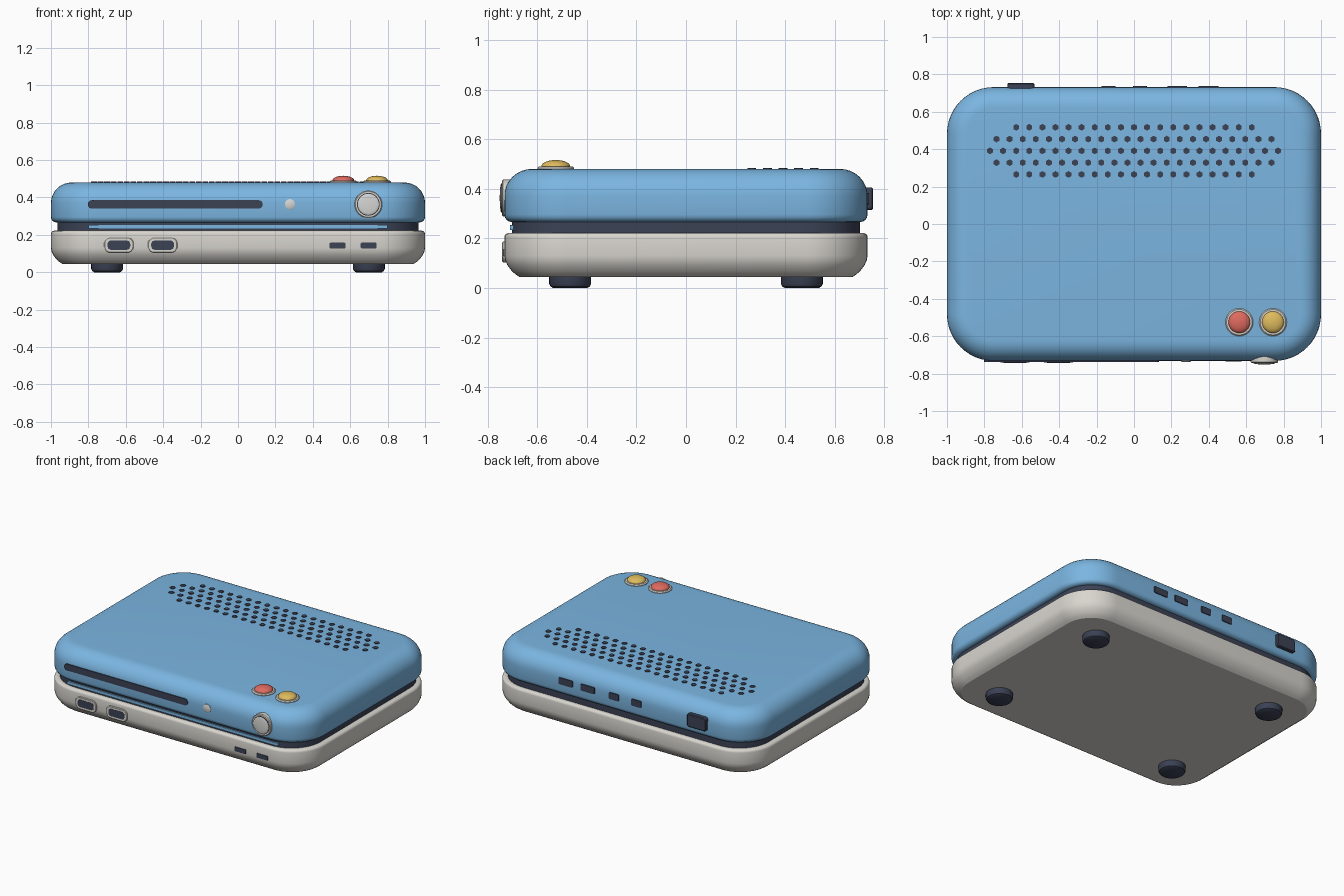
import bpy, bmesh, math
from mathutils import Matrix

if "Cube" in bpy.data.objects:
    bpy.data.objects.remove(bpy.data.objects["Cube"])


def material(name, r, g, b):
    m = bpy.data.materials.new(name)
    m.diffuse_color = [(c / 255) ** 2.2 for c in (r, g, b)] + [1]
    m.use_nodes = True
    m.node_tree.nodes["Principled BSDF"].inputs["Base Color"].default_value = m.diffuse_color
    return m


BLUE = material("sky_blue", 122, 180, 224)
GREY = material("warm_light_grey", 216, 213, 206)
SILVER = material("silver", 212, 212, 210)
DARK = material("dark_slate", 62, 68, 86)
RED = material("coral_red", 222, 106, 96)
YELLOW = material("mustard_yellow", 222, 186, 94)

TOP = Matrix.Identity(4)
FRONT = Matrix.Rotation(math.pi / 2, 4, 'X')    # local z points to -y
BACK = Matrix.Rotation(-math.pi / 2, 4, 'X')    # local z points to +y


def finish(name, bm, mat, angle=32):
    bmesh.ops.recalc_face_normals(bm, faces=bm.faces)
    me = bpy.data.meshes.new(name)
    bm.to_mesh(me)
    bm.free()
    me.materials.append(mat)
    ob = bpy.data.objects.new(name, me)
    bpy.context.collection.objects.link(ob)
    bpy.ops.object.select_all(action='DESELECT')
    ob.select_set(True)
    bpy.context.view_layer.objects.active = ob
    bpy.ops.object.shade_smooth_by_angle(angle=math.radians(angle))
    return ob


def loft(name, mat, w, h, r, profile, at=(0, 0, 0), face=TOP, seg=6):
    """Rounded rectangle w x h swept through (inset, height) steps."""
    bm = bmesh.new()
    rings = []
    for inset, z in profile:
        ring = []
        for k, (sx, sy) in enumerate(((1, 1), (-1, 1), (-1, -1), (1, -1))):
            for i in range(seg + 1):
                a = math.pi / 2 * (k + i / seg)
                ring.append(bm.verts.new((sx * (w / 2 - r) + (r - inset) * math.cos(a),
                                          sy * (h / 2 - r) + (r - inset) * math.sin(a), z)))
        rings.append(ring)
    n = len(rings[0])
    for a, b in zip(rings, rings[1:]):
        for i in range(n):
            j = (i + 1) % n
            bm.faces.new((a[i], a[j], b[j], b[i]))
    bm.faces.new(rings[0][::-1])
    bm.faces.new(rings[-1])
    bmesh.ops.remove_doubles(bm, verts=bm.verts, dist=1e-5)
    bmesh.ops.transform(bm, matrix=Matrix.Translation(at) @ face, verts=bm.verts)
    return finish(name, bm, mat)


def disc(name, mat, radius, profile, at, face=TOP):
    return loft(name, mat, 2 * radius, 2 * radius, radius, profile, at, face, seg=8)


def arc(rad, z, top, n=8):
    """Quarter-round edge steps ending (top) or starting (bottom) at height z."""
    pts = []
    for i in range(n + 1):
        a = math.pi / 2 * i / n
        pts.append((rad * (1 - math.cos(a)), z - rad * (1 - math.sin(a))))
    return pts if top else [(i, 2 * z - y) for i, y in reversed(pts)]


def dome(radius, z, height, n=6):
    return [(radius * (1 - math.cos(a)), z + height * math.sin(a))
            for a in (math.radians(88) * i / n for i in range(n + 1))]


W, D, R = 2.0, 1.464, 0.25
Y = D / 2

# main shells and the recessed band between them
loft("upper_shell", BLUE, W, D, R, arc(0.03, 0.266, False, 4) + arc(0.11, 0.48, True), seg=12)
loft("lower_shell", GREY, W, D, R,
     [(0.06, 0.045), (0.045, 0.055)] + [(0.03, 0.068), (0.012, 0.092), (0.003, 0.112), (0, 0.13)]
     + arc(0.018, 0.222, True, 4), seg=12)
loft("recessed_band", DARK, 1.93, 1.404, 0.22, [(0, 0.2), (0, 0.29)], seg=12)
loft("front_accent_strip", BLUE, 1.6, 0.02, 0.004, [(0, 0), (0, 0.015)], (0, -0.695, 0.243), FRONT, 2)

# feet
for sx in (-1, 1):
    for sy in (-1, 1):
        disc("foot", DARK, 0.085, [(0.016, 0), (0.006, 0.006), (0, 0.018), (0, 0.06)],
             (sx * 0.7, sy * 0.467, 0))

# vent holes on the top, as thin hexagonal plates
bm = bmesh.new()
for row, count in enumerate((19, 22, 23, 22, 19)):
    for i in range(count):
        pos = Matrix.Translation(((i - (count - 1) / 2) * 0.07, 0.391 + (row - 2) * 0.063, 0.4805))
        bmesh.ops.create_cone(bm, cap_ends=True, segments=6, radius1=0.018, radius2=0.018,
                              depth=0.007, matrix=pos)
finish("top_vents", bm, DARK)

# push buttons on the top
for name, mat, x in (("red_button", RED, 0.563), ("yellow_button", YELLOW, 0.743)):
    disc(name + "_ring", GREY, 0.074, [(0, 0.47), (0, 0.484), (0.006, 0.49), (0.016, 0.49)],
         (x, -0.525, 0))
    disc(name, mat, 0.058, [(0, 0.475)] + dome(0.058, 0.491, 0.025), (x, -0.525, 0))

# front of the upper shell: disc slot, indicator light, round knob
loft("disc_slot", DARK, 0.935, 0.044, 0.0215, [(0, -0.02), (0, 0.005)], (-0.335, -Y, 0.363), FRONT)
disc("indicator_light", SILVER, 0.028, [(0, -0.02), (0, 0.003), (0.008, 0.007)], (0.278, -Y, 0.363), FRONT)
disc("knob_ring", GREY, 0.074, [(0, -0.05), (0, 0.005), (0.005, 0.01), (0.012, 0.01)],
     (0.697, -Y, 0.363), FRONT)
disc("knob_groove", DARK, 0.061, [(0, 0), (0, 0.0108)], (0.697, -Y, 0.363), FRONT)
disc("knob", SILVER, 0.057, [(0, 0), (0, 0.012)] + dome(0.057, 0.013, 0.006), (0.697, -Y, 0.363), FRONT)

# front sockets on the lower shell
for x in (-0.637, -0.403):
    loft("socket_rim", GREY, 0.158, 0.084, 0.034, [(0, -0.03), (0, 0.006), (0.004, 0.009)],
         (x, -Y, 0.145), FRONT)
    loft("socket", DARK, 0.122, 0.05, 0.018, [(0, 0), (0, 0.0105)], (x, -Y, 0.145), FRONT, 2)
for x in (0.532, 0.698):
    loft("small_port", DARK, 0.084, 0.03, 0.004, [(0, -0.02), (0, 0.004)], (x, -Y, 0.143), FRONT, 2)

# back ports and power socket
for x, w in ((-0.137, 0.075), (0.032, 0.075), (0.232, 0.105), (0.398, 0.105)):
    loft("back_port", DARK, w, 0.045, 0.006, [(0, -0.03), (0, 0.006)], (x, Y, 0.36), BACK, 2)
loft("power_socket", DARK, 0.144, 0.09, 0.014, [(0, -0.03), (0, 0.017), (0.005, 0.022)],
     (-0.605, Y, 0.36), BACK, 4)
